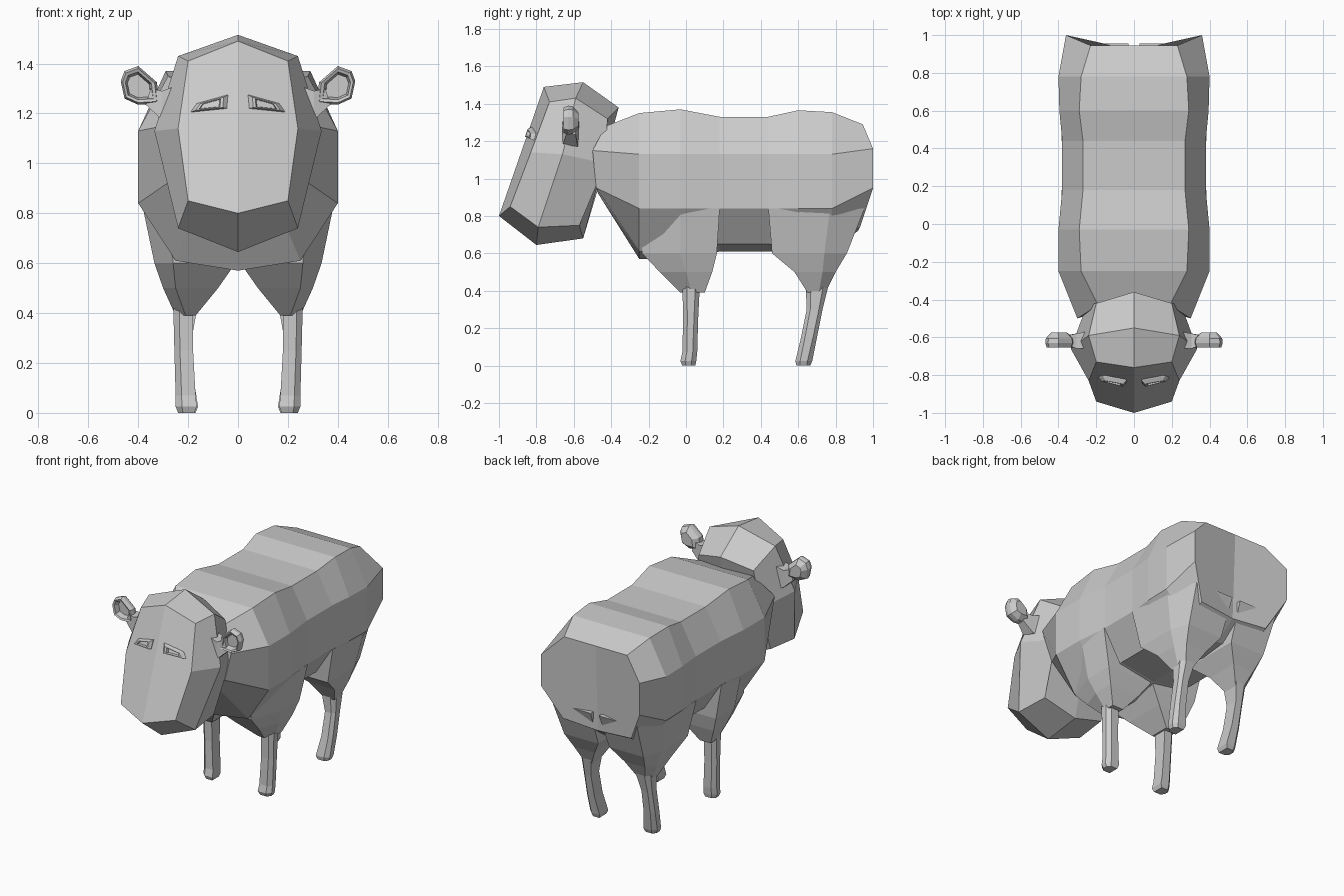
import bpy, bmesh


def loft(name, rings, closed=True):
    """Skin a stack of rings, cap both ends and mirror across x = 0.
    Open rings are half-profiles running from centre line to centre line."""
    bm = bmesh.new()
    for s in (1, -1):
        vs = [[bm.verts.new((s * x, y, z)) for x, y, z in r] for r in rings]
        n = len(rings[0])
        for a, b in zip(vs, vs[1:]):
            for i in range(n if closed else n - 1):
                j = (i + 1) % n
                bm.faces.new((a[i], a[j], b[j], b[i]))
        bm.faces.new(vs[0])
        bm.faces.new(vs[-1])
    bmesh.ops.remove_doubles(bm, verts=bm.verts, dist=1e-4)
    bmesh.ops.recalc_face_normals(bm, faces=bm.faces)
    me = bpy.data.meshes.new(name)
    bm.to_mesh(me)
    bm.free()
    ob = bpy.data.objects.new(name, me)
    bpy.context.collection.objects.link(ob)
    return ob


# Trunk: half cross-sections from neck to rump
def section(y, zt, xt, xo, zb1, zb0):
    return [(0, y, zt), (xt, y, zt), (xo, y, 1.13), (xo, y, .84),
            (.25, y, zb1), (0, y, zb0)]


neck = [(0, -.43, 1.28), (.19, -.43, 1.28), (.30, -.50, 1.15),
        (.24, -.48, .95), (.12, -.47, .92), (0, -.47, .92)]
rump = [(0, .945, 1.29), (.23, .945, 1.29), (.36, 1, 1.16),
        (.36, 1, .95), (.25, .93, .74), (0, .92, .72)]
loft("body", [
    neck,
    section(-.25, 1.35, .28, .40, .61, .57),
    section(-.03, 1.37, .29, .40, .61, .57),
    section(.18, 1.33, .27, .38, .65, .61),
    section(.44, 1.33, .27, .38, .65, .61),
    section(.60, 1.365, .29, .395, .63, .60),
    section(.78, 1.355, .28, .40, .64, .62),
    rump], closed=False)


# Shoulders and thighs: five-sided funnels narrowing to the shins
def funnel(z, xi, xf, xo, ya, ym, yb):
    return [(xi, ya, z), (xf, ya, z), (xo, ym, z), (xo, yb, z), (xi, yb, z)]


loft("shoulders", [
    funnel(.84, .03, .28, .385, -.24, -.03, .18),
    funnel(.60, .01, .26, .335, -.235, -.03, .165),
    funnel(.50, .08, .25, .30, -.14, 0, .14),
    funnel(.39, .17, .21, .25, -.03, .03, .10)])
loft("thighs", [
    funnel(.84, .03, .31, .385, .955, .77, .44),
    funnel(.60, .04, .29, .335, .86, .74, .46),
    funnel(.50, .11, .26, .30, .80, .73, .58),
    funnel(.39, .17, .22, .25, .745, .71, .65)])


# Shins: slim six-sided posts
def post(z, x0, x1, y0, y1):
    c = (x1 - x0) * .3
    return [(x0, y0, z), (x1 - c, y0, z), (x1, y0 + c, z),
            (x1, y1 - c, z), (x1 - c, y1, z), (x0, y1, z)]


loft("front_shins", [
    post(.45, .18, .26, -.02, .075), post(.25, .18, .255, -.015, .065),
    post(.07, .17, .25, -.02, .06), post(.025, .165, .25, -.03, .055),
    post(.0, .175, .24, -.02, .05)])
loft("hind_shins", [
    post(.44, .16, .255, .64, .765), post(.30, .185, .25, .645, .73),
    post(.15, .18, .25, .615, .70), post(.025, .16, .245, .585, .675),
    post(.0, .17, .235, .59, .665)])

# Head: half outlines for face, widest middle and back of skull
loft("head", [
    [(0, -.76, 1.49), (.20, -.73, 1.41), (.24, -.83, 1.14),
     (.20, -.94, .85), (0, -1, .80)],
    [(0, -.55, 1.515), (.24, -.59, 1.43), (.335, -.66, 1.13),
     (.24, -.79, .74), (0, -.80, .645)],
    [(0, -.36, 1.38), (.20, -.42, 1.32), (.25, -.43, 1.08),
     (.22, -.57, .75), (0, -.55, .68)]], closed=False)


# Scaled copy of a flat x, z outline at a given depth
def outline(pts, scale, depth):
    cx = sum(p[0] for p in pts) / len(pts)
    cz = sum(p[1] for p in pts) / len(pts)
    scaled = [(cx + (x - cx) * scale, cz + (z - cz) * scale) for x, z in pts]
    return [(x, depth(x, z), z) for x, z in scaled]


# Eyes: raised lids with a sunken slot, lying on the sloping face
lid = [(.04, 1.275), (.165, 1.24), (.19, 1.205), (.045, 1.22)]


def face_y(out):
    return lambda x, z: -.847 + .28 * x + .348 * (z - 1.24) - out


loft("eyes", [outline(lid, 1, face_y(-.02)), outline(lid, 1, face_y(.005)),
              outline(lid, .75, face_y(.025)), outline(lid, .58, face_y(.025)),
              outline(lid, .52, face_y(.008))])

# Ears: dished paddles on short stems
ear = [(.315, 1.24), (.325, 1.325), (.40, 1.39), (.455, 1.37),
       (.47, 1.33), (.455, 1.26), (.40, 1.235)]
loft("ears", [outline(ear, s, lambda x, z, y=y: y) for s, y in
              ((.55, -.575), (.95, -.605), (1, -.63), (.88, -.655),
               (.72, -.65), (.60, -.615))])
loft("ear_stems", [
    [(.25, -.66, 1.16), (.25, -.57, 1.16), (.25, -.57, 1.31), (.25, -.66, 1.31)],
    [(.305, -.66, 1.175), (.305, -.58, 1.175), (.305, -.58, 1.29), (.305, -.66, 1.29)],
    [(.37, -.64, 1.235), (.37, -.59, 1.235), (.35, -.59, 1.30), (.35, -.64, 1.30)]])
